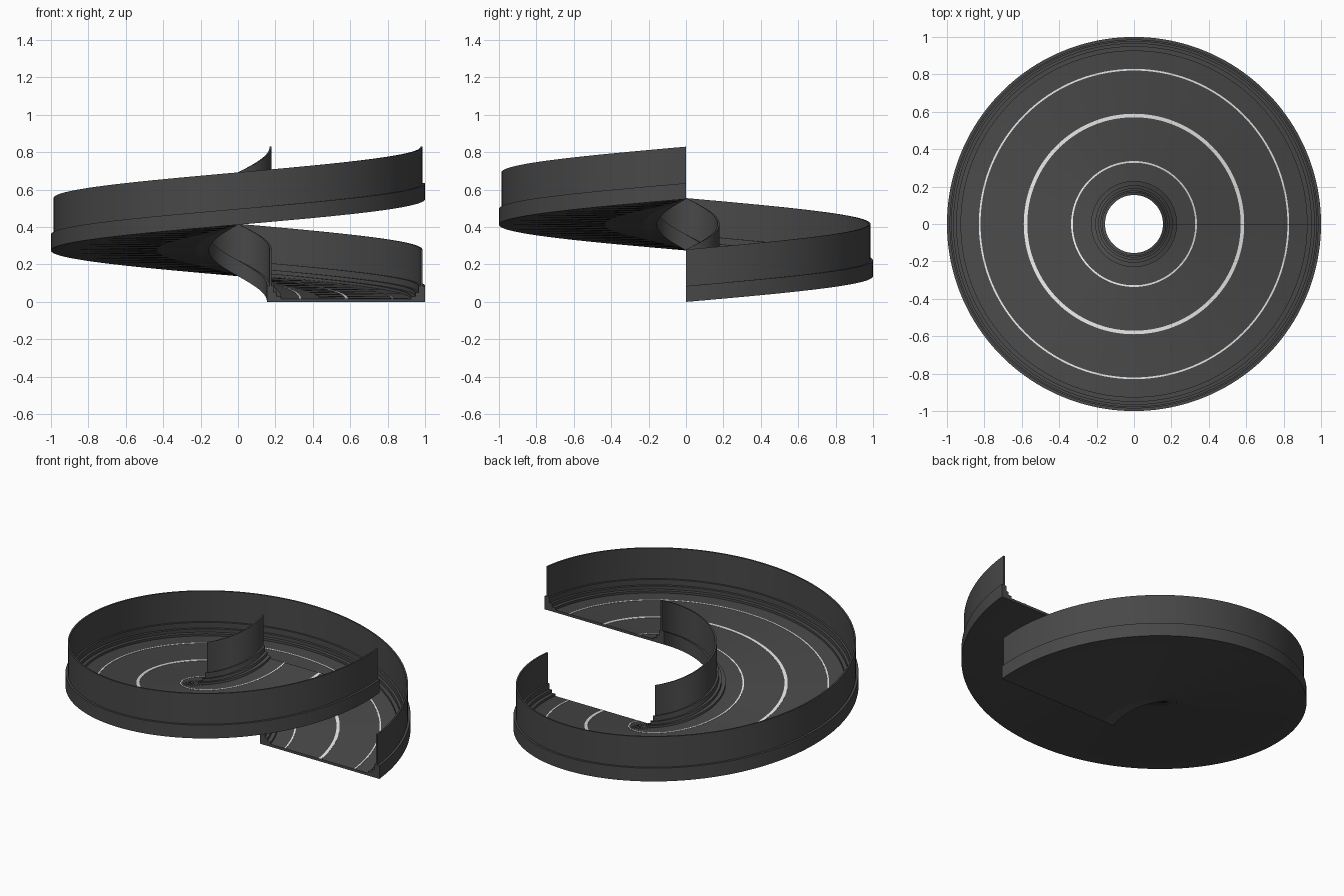
import bpy, bmesh
from math import cos, sin, tau

cube = bpy.data.objects.get("Cube")
if cube:
    bpy.data.objects.remove(cube, do_unlink=True)

STEPS = 160
RISE = 0.55
INNER, OUTER = 0.155, 1.0
FLOOR = 0.016


def make_material(name, value):
    mat = bpy.data.materials.new(name)
    mat.use_nodes = True
    colour = (value, value, value, 1)
    mat.diffuse_color = colour
    mat.node_tree.nodes["Principled BSDF"].inputs["Base Color"].default_value = colour
    return mat


concrete = make_material("dark grey", 0.065)
paint = make_material("white paint", 0.8)


def sweep(name, section, mat):
    """Carry a closed (radius, height) section up one turn of the helix."""
    bm = bmesh.new()
    rings = []
    for i in range(STEPS + 1):
        t = i / STEPS
        a = t * tau
        rings.append([bm.verts.new((r * cos(a), r * sin(a), z + RISE * t))
                      for r, z in section])
    n = len(section)
    for lower, upper in zip(rings, rings[1:]):
        for k in range(n):
            j = (k + 1) % n
            bm.faces.new((lower[k], lower[j], upper[j], upper[k]))
    bm.faces.new(rings[0])
    bm.faces.new(rings[-1])
    bmesh.ops.recalc_face_normals(bm, faces=bm.faces)
    mesh = bpy.data.meshes.new(name)
    bm.to_mesh(mesh)
    bm.free()
    mesh.materials.append(mat)
    obj = bpy.data.objects.new(name, mesh)
    bpy.context.collection.objects.link(obj)
    bpy.ops.object.select_all(action='DESELECT')
    obj.select_set(True)
    bpy.context.view_layer.objects.active = obj
    bpy.ops.object.shade_smooth_by_angle()


def band(inner, outer, bottom, top):
    return [(inner, bottom), (outer, bottom), (outer, top), (inner, top)]


# Road deck between the kerbs
sweep("road_deck", band(INNER + 0.075, OUTER - 0.075, 0, FLOOR), concrete)

# Stepped kerb with a thin wall, as (distance from edge, height)
barrier = [(0, 0), (0, 0.085), (0.014, 0.085), (0.014, 0.28), (0.024, 0.28),
           (0.024, 0.085), (0.036, 0.085), (0.036, 0.05), (0.052, 0.05),
           (0.052, 0.03), (0.075, 0.03), (0.075, 0)]
sweep("outer_barrier", [(OUTER - d, z) for d, z in barrier], concrete)
sweep("inner_barrier", [(INNER + d, z) for d, z in barrier], concrete)

# Painted lane lines
for name, radius, width in (("inner_lane_line", 0.332, 0.009),
                            ("centre_line", 0.58, 0.019),
                            ("outer_lane_line", 0.825, 0.009)):
    sweep(name, band(radius - width / 2, radius + width / 2,
                     FLOOR - 0.001, FLOOR + 0.002), paint)
